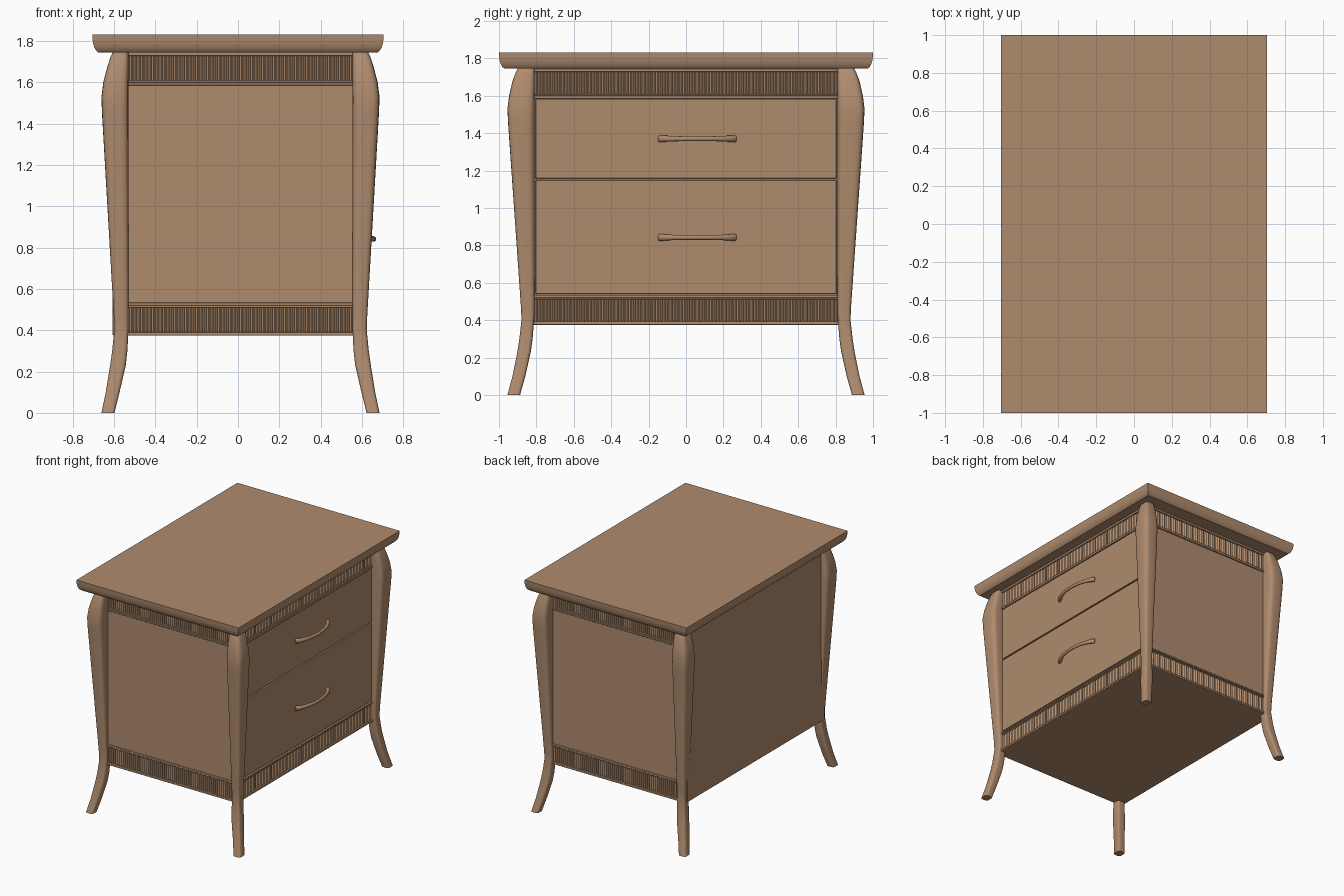
import bpy, bmesh, math

if "Cube" in bpy.data.objects:
    bpy.data.objects.remove(bpy.data.objects["Cube"])

CX = 0.012                      # carcass and legs sit slightly toward the drawer side
FRONT, SIDE, BACK = 0.585, 0.85, -0.59

wood = bpy.data.materials.new("tan wood")
wood.diffuse_color = (0.43, 0.26, 0.155, 1)
wood.use_nodes = True
wood.node_tree.nodes["Principled BSDF"].inputs["Base Color"].default_value = wood.diffuse_color


def finish(name, bm, smooth=False):
    bmesh.ops.recalc_face_normals(bm, faces=bm.faces)
    me = bpy.data.meshes.new(name)
    bm.to_mesh(me)
    bm.free()
    me.materials.append(wood)
    ob = bpy.data.objects.new(name, me)
    bpy.context.collection.objects.link(ob)
    if smooth:
        bpy.ops.object.select_all(action='DESELECT')
        bpy.context.view_layer.objects.active = ob
        ob.select_set(True)
        bpy.ops.object.shade_smooth_by_angle(angle=math.radians(35))
    return ob


def box(name, x0, x1, y0, y1, z0, z1, bevel=0):
    bm = bmesh.new()
    bmesh.ops.create_cube(bm, size=1)
    for v in bm.verts:
        v.co = ((x0 + x1) / 2 + v.co.x * (x1 - x0),
                (y0 + y1) / 2 + v.co.y * (y1 - y0),
                (z0 + z1) / 2 + v.co.z * (z1 - z0))
    ob = finish(name, bm)
    if bevel:
        m = ob.modifiers.new("rounded edges", 'BEVEL')
        m.width, m.segments = bevel, 3
    return ob


def loft(name, rings, smooth=True):
    """Skin a closed tube through rings of points and cap both ends."""
    bm = bmesh.new()
    loops = [[bm.verts.new(p) for p in r] for r in rings]
    n = len(loops[0])
    for a, b in zip(loops, loops[1:]):
        for i in range(n):
            j = (i + 1) % n
            bm.faces.new((a[i], a[j], b[j], b[i]))
    bm.faces.new(loops[0])
    bm.faces.new(loops[-1])
    return finish(name, bm, smooth)


# table top with a curved lower edge
top_profile = [(0.028, 1.745), (0.017, 1.755), (0.009, 1.77),
               (0.004, 1.787), (0.001, 1.808), (0, 1.83)]
loft("table_top", [[(sx * (0.705 - i), sy * (1 - i), z)
                    for sx, sy in ((-1, -1), (1, -1), (1, 1), (-1, 1))]
                   for i, z in top_profile])

# carcass, back panel and bottom
box("carcass", BACK, FRONT, -SIDE, SIDE, 0.382, 1.745)
box("back_panel", -0.607, BACK, -0.85, 0.85, 0.378, 1.745)
for s, label in ((-1, "left"), (1, "right")):
    box(label + "_side_panel", BACK, 0.58, s * 0.845, s * 0.858, 0.53, 1.588)

# mouldings that frame the two reeded bands
for i, (z0, z1, out) in enumerate(((0.375, 0.392, 0.018), (0.510, 0.520, 0.012),
                                   (0.520, 0.533, 0.018), (1.585, 1.598, 0.018),
                                   (1.598, 1.608, 0.012), (1.728, 1.746, 0.016))):
    box("moulding_%d" % (i + 1), BACK, FRONT + out, -SIDE - out, SIDE + out,
        z0, z1, 0.004)


# reeded bands: rows of small half-round ribs
def reeds(name, a, b, z0, z1, normal, count, depth=0.010, seg=4):
    bm = bmesh.new()
    prev = None
    for k in range(count * seg + 1):
        t = k / (count * seg)
        d = depth * math.sin(math.pi * (k % seg) / seg) - 0.001
        x = a[0] + (b[0] - a[0]) * t + normal[0] * d
        y = a[1] + (b[1] - a[1]) * t + normal[1] * d
        cur = [bm.verts.new((x, y, z)) for z in (z0, z1)]
        if prev:
            bm.faces.new((prev[0], cur[0], cur[1], prev[1]))
        prev = cur
    ob = finish(name, bm, True)
    if sum(p.normal.x * normal[0] + p.normal.y * normal[1]
           for p in ob.data.polygons) < 0:
        ob.data.flip_normals()


for label, z0, z1 in (("lower", 0.39, 0.512), ("upper", 1.606, 1.73)):
    reeds(label + "_front_reeding", (FRONT, -0.83), (FRONT, 0.83), z0, z1, (1, 0), 92)
    for s, side in ((-1, "left"), (1, "right")):
        reeds("%s_%s_reeding" % (label, side), (-0.56, s * SIDE), (0.575, s * SIDE),
              z0, z1, (0, s), 64)

# drawers
for label, z0, z1 in (("lower", 0.541, 1.148), ("upper", 1.158, 1.580)):
    box(label + "_drawer", 0.57, 0.599, -0.804, 0.804, z0, z1, 0.002)

# bowed handles
for label, zc in (("lower", 0.842), ("upper", 1.37)):
    rings = []
    for k in range(25):
        t = -1 + k / 12
        x, y = 0.594 + 0.064 * (1 - t ** 2) ** 0.75, 0.06 + 0.203 * t
        r = 0.011 + 0.006 * abs(t) ** 3
        ang = math.atan2(-0.095 * t, 0.203)      # tilt of the section along the bow
        rings.append([(x + r * math.cos(a) * math.cos(ang),
                       y - r * math.cos(a) * math.sin(ang),
                       zc + 1.15 * r * math.sin(a))
                      for a in (math.tau * i / 12 for i in range(12))])
    loft(label + "_handle", rings)

# curved legs: z, outer x, inner x, outer y, inner y
leg_sections = [(0.00, 0.673, 0.610, 0.955, 0.887), (0.10, 0.652, 0.585, 0.928, 0.859),
                (0.23, 0.631, 0.555, 0.902, 0.830), (0.30, 0.621, 0.547, 0.891, 0.820),
                (0.40, 0.611, 0.542, 0.880, 0.812), (0.46, 0.613, 0.542, 0.882, 0.810),
                (1.46, 0.671, 0.542, 0.952, 0.810), (1.53, 0.673, 0.542, 0.955, 0.810),
                (1.60, 0.664, 0.542, 0.946, 0.810), (1.67, 0.646, 0.542, 0.930, 0.810),
                (1.72, 0.630, 0.542, 0.913, 0.810), (1.746, 0.618, 0.542, 0.900, 0.810)]


def rounded(c):
    return math.copysign(abs(c) ** 0.5, c)


for sx, xl in ((-1, "back"), (1, "front")):
    for sy, yl in ((-1, "left"), (1, "right")):
        rings = []
        for z, xo, xi, yo, yi in leg_sections:
            rings.append([(CX + sx * ((xo + xi) / 2 + (xo - xi) / 2 * rounded(math.cos(a))),
                           sy * ((yo + yi) / 2 + (yo - yi) / 2 * rounded(math.sin(a))), z)
                          for a in (math.tau * (i + 0.5) / 24 for i in range(24))])
        loft("%s_%s_leg" % (xl, yl), rings)
